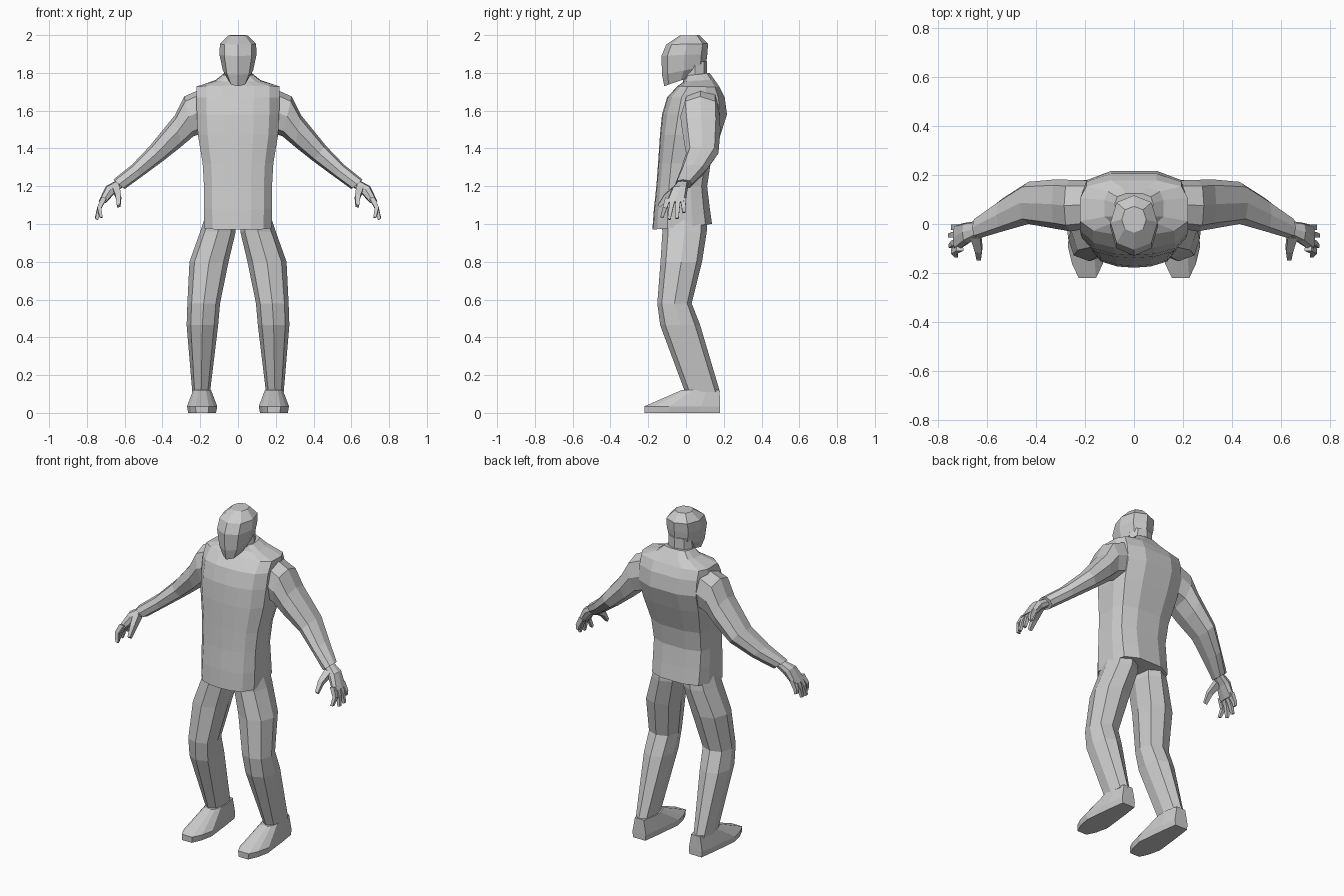
import bpy, bmesh, math
from mathutils import Vector

if "Cube" in bpy.data.objects:
    bpy.data.objects.remove(bpy.data.objects["Cube"])

grey = bpy.data.materials.new("plain grey")
grey.diffuse_color = (0.6, 0.6, 0.6, 1)
grey.use_nodes = True
grey.node_tree.nodes["Principled BSDF"].inputs["Base Color"].default_value = grey.diffuse_color


def loft(name, rings, mirror=False):
    """Skin a list of equal-length point rings and cap both ends."""
    bm = bmesh.new()
    loops = [[bm.verts.new(p) for p in ring] for ring in rings]
    n = len(loops[0])
    for a, b in zip(loops, loops[1:]):
        for i in range(n):
            j = (i + 1) % n
            bm.faces.new((a[i], a[j], b[j], b[i]))
    bm.faces.new(loops[0][::-1])
    bm.faces.new(loops[-1])
    bmesh.ops.recalc_face_normals(bm, faces=bm.faces)
    me = bpy.data.meshes.new(name)
    bm.to_mesh(me)
    bm.free()
    me.materials.append(grey)
    ob = bpy.data.objects.new(name, me)
    bpy.context.collection.objects.link(ob)
    if mirror:
        ob.modifiers.new("mirror", 'MIRROR')
    return ob


def octagon(fat=0.78):
    """Unit eight-sided section; fat sets how square the corners are."""
    return [(0, -1), (fat, -fat), (1, 0), (fat, fat),
            (0, 1), (-fat, fat), (-1, 0), (-fat, -fat)]


def level_ring(x0, x1, yf, yb, zf, zb, shape):
    """Section around a vertical part; z runs from zf at front to zb at back."""
    out = []
    for u, v in shape:
        t = (v + 1) / 2
        out.append(((x0 + x1) / 2 + u * (x1 - x0) / 2, yf + t * (yb - yf), zf + t * (zb - zf)))
    return out


def limb_ring(tx, tz, bx, bz, yf, yb, shape):
    """Section across a sideways limb, from top edge to bottom edge."""
    return [((tx + bx) / 2 + u * (tx - bx) / 2, (yf + yb) / 2 + v * (yb - yf) / 2,
             (tz + bz) / 2 + u * (tz - bz) / 2) for u, v in shape]


# Torso: broad curved front, flat flanks, rounded back
half = [(0.38, -0.97), (0.76, -0.84), (1, -0.5), (1, 0.35), (0.88, 0.78), (0.42, 1)]
torso_shape = [(0, -1)] + half + [(-u, v) for u, v in reversed(half)]
torso = [  # half width, front y, back y, front z, back z
    (.178, -.178, .138, .97, 1.0), (.18, -.170, .125, 1.08, 1.09),
    (.18, -.157, .112, 1.2, 1.2), (.187, -.148, .13, 1.32, 1.32),
    (.212, -.138, .182, 1.47, 1.47), (.218, -.127, .217, 1.58, 1.58),
    (.22, -.10, .205, 1.67, 1.67), (.22, -.045, .178, 1.73, 1.725),
    (.12, -.01, .15, 1.755, 1.765), (.078, 0, .125, 1.785, 1.80)]
loft("torso", [level_ring(-w, w, f, b, zf, zb, torso_shape) for w, f, b, zf, zb in torso])

# Neck
loft("neck", [level_ring(-w, w, -.015, .112, z, z, octagon(.72))
              for w, z in ((.08, 1.74), (.07, 1.86))])

# Head, with the jaw dropping forward
head = [
    (.05, -.115, .06, 1.73, 1.79), (.08, -.127, .105, 1.79, 1.835),
    (.098, -.13, .113, 1.89, 1.90), (.096, -.105, .117, 1.95, 1.955),
    (.05, -.035, .072, 1.997, 2.0)]
loft("head", [level_ring(-w, w, f, b, zf, zb, octagon(.74)) for w, f, b, zf, zb in head])

# Legs
leg = [  # inner x, outer x, front y, back y, z
    (.02, .18, -.13, .11, 1.02), (.012, .20, -.125, .11, .96), (.05, .257, -.135, .085, .80),
    (.095, .268, -.152, .03, .58), (.105, .272, -.137, .075, .465),
    (.148, .242, -.005, .18, .11)]
loft("leg", [level_ring(a, b, f, k, z, z, octagon(.74)) for a, b, f, k, z in leg], True)

# Shoes: outline narrows upward to the ankle
side = [(.035, -.22), (.062, -.165), (.08, -.09), (.06, .08), (.045, .18)]
ankle = [(.02, -.02), (.035, .0), (.047, .04), (.047, .11), (.03, .178)]


def shoe_ring(pts, grow, z):
    full = pts + [(-x, y) for x, y in reversed(pts)]
    return [(.19 + x * grow, y, z) for x, y in full]


loft("shoe", [shoe_ring(side, .92, 0), shoe_ring(side, 1, .035), shoe_ring(ankle, 1, .122)], True)

# Arms
arm = [  # top x, z, bottom x, z, front y, back y
    (.195, 1.715, .19, 1.48, -.02, .178), (.285, 1.675, .235, 1.465, -.03, .18),
    (.335, 1.575, .30, 1.41, -.02, .182), (.465, 1.415, .395, 1.335, 0, .172),
    (.56, 1.315, .51, 1.25, -.03, .105), (.66, 1.235, .60, 1.185, -.058, .03)]
loft("arm", [limb_ring(*r, octagon(.76)) for r in arm], True)

# Hands: flat palm drooping to the knuckles
palm = [(.645, 1.23, .61, 1.195, -.045, .012), (.70, 1.2, .65, 1.165, -.075, .008),
        (.738, 1.12, .70, 1.11, -.108, -.002)]
loft("palm", [limb_ring(*r, octagon(.8)) for r in palm], True)


def finger(name, path, r0, r1):
    """Tapered four-sided digit along a path."""
    pts = [Vector(p) for p in path]
    axis = (pts[-1] - pts[0]).normalized()
    s = axis.cross(Vector((0, 1, 0))).normalized()
    t = axis.cross(s)
    rings = []
    for i, p in enumerate(pts):
        r = r0 + (r1 - r0) * i / (len(pts) - 1)
        rings.append([p + (s * a + t * b) * r for a, b in ((1, 1), (-1, 1), (-1, -1), (1, -1))])
    loft(name, rings, True)


tips = [(.737, -.01, 1.06), (.75, -.047, 1.03), (.748, -.09, 1.025), (.725, -.128, 1.035)]
for i, tip in enumerate(tips):
    y = -.015 - .027 * i
    finger("finger_%d" % (i + 1), [(.71, y, 1.135), (.735, (y + tip[1]) / 2, 1.085), tip], .014, .008)
finger("thumb", [(.645, -.045, 1.19), (.633, -.105, 1.145), (.632, -.142, 1.095)], .02, .009)
